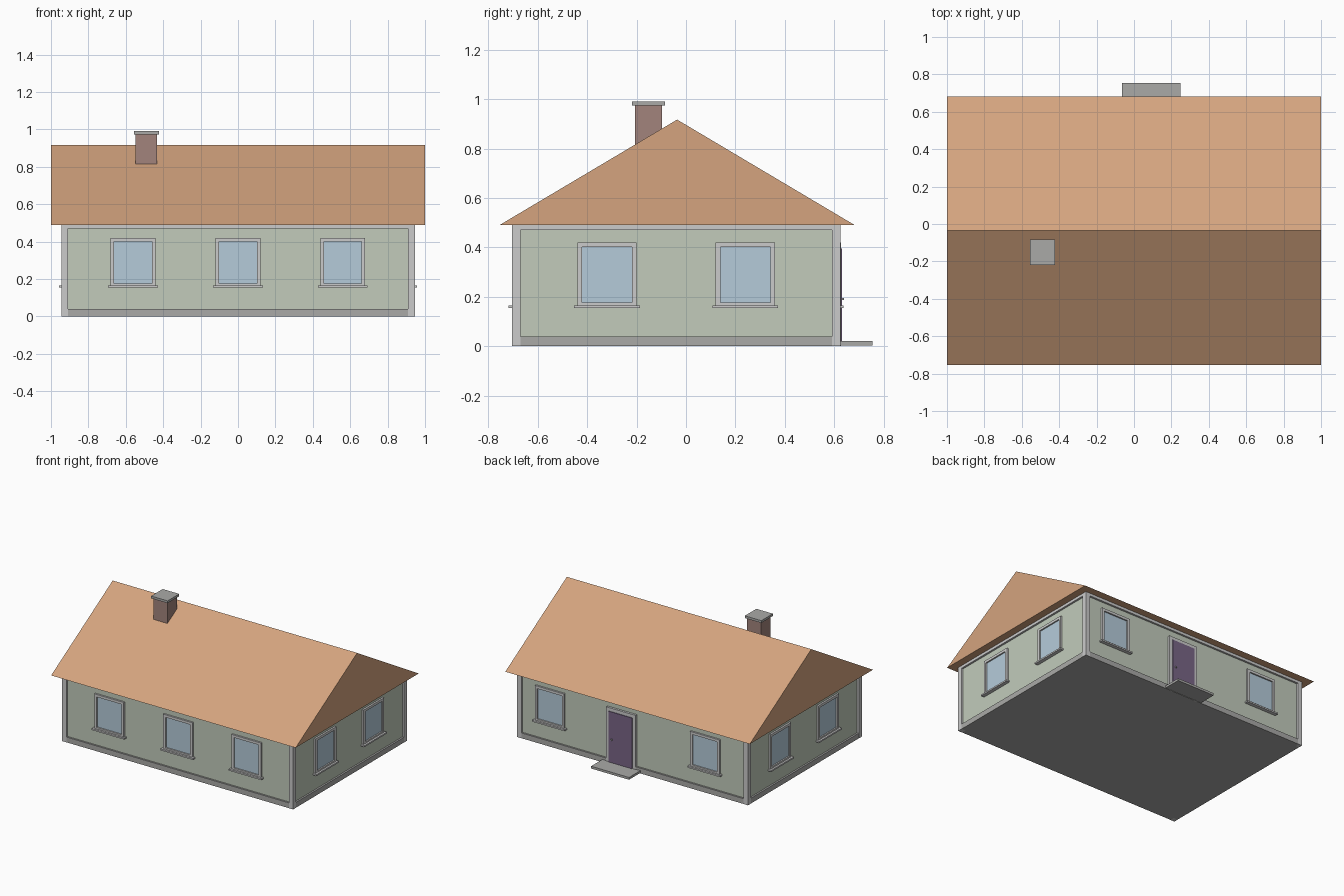
import bpy, bmesh

if "Cube" in bpy.data.objects:
    bpy.data.objects.remove(bpy.data.objects["Cube"])

HX, Y0, Y1 = 0.945, -0.705, 0.625      # outer faces of the corner posts
EAVE, RECESS = 0.49, -0.014            # wall top, depth of panels behind the posts


def material(name, rgb):
    m = bpy.data.materials.new(name)
    m.diffuse_color = (*rgb, 1)
    m.use_nodes = True
    m.node_tree.nodes["Principled BSDF"].inputs["Base Color"].default_value = m.diffuse_color
    return m


WALL = material("wall_green", (0.54, 0.60, 0.50))
ROOF = material("roof_clay", (0.66, 0.37, 0.21))
GLASS = material("window_blue", (0.46, 0.60, 0.70))
DOOR = material("door_purple", (0.19, 0.13, 0.24))
BRICK = material("chimney_brick", (0.36, 0.23, 0.20))
STONE = material("stone_grey", (0.40, 0.40, 0.39))
TRIM = material("trim_grey", (0.66, 0.66, 0.65))


def finish(name, bm, mat):
    bmesh.ops.recalc_face_normals(bm, faces=bm.faces[:])
    me = bpy.data.meshes.new(name)
    bm.to_mesh(me)
    bm.free()
    me.materials.append(mat)
    ob = bpy.data.objects.new(name, me)
    bpy.context.collection.objects.link(ob)
    return ob


def boxes(name, mat, *spans):
    """One object of boxes, each given as x0, x1, y0, y1, z0, z1."""
    bm = bmesh.new()
    for x0, x1, y0, y1, z0, z1 in spans:
        for v in bmesh.ops.create_cube(bm, size=1)["verts"]:
            v.co = (x1 if v.co.x > 0 else x0,
                    y1 if v.co.y > 0 else y0,
                    z1 if v.co.z > 0 else z0)
    return finish(name, bm, mat)


def on_wall(side, u0, u1, d0, d1, z0, z1):
    """Span along a wall (u) and outwards from its post plane (d)."""
    if side == "front":
        return u0, u1, Y0 - d1, Y0 - d0, z0, z1
    if side == "back":
        return u0, u1, Y1 + d0, Y1 + d1, z0, z1
    if side == "right":
        return HX + d0, HX + d1, u0, u1, z0, z1
    return -HX - d1, -HX - d0, u0, u1, z0, z1


def window(name, side, c):
    h, t, b, w = 0.12, 0.42, 0.165, 0.019
    d0, d1 = RECESS - 0.01, -0.001
    boxes(name + "_frame", TRIM,
          on_wall(side, c - h, c - h + w, d0, d1, b, t),
          on_wall(side, c + h - w, c + h, d0, d1, b, t),
          on_wall(side, c - h + w, c + h - w, d0, d1, t - w, t),
          on_wall(side, c - h + w, c + h - w, d0, d1, b, b + w * 0.6))
    boxes(name + "_glass", GLASS,
          on_wall(side, c - h + w, c + h - w, d0, RECESS + 0.003, b + w * 0.6, t - w))
    boxes(name + "_sill", TRIM,
          on_wall(side, c - h - 0.013, c + h + 0.013, d0, 0.013, b - 0.011, b))


# Wall body
r = -RECESS
boxes("walls", WALL, (-HX + r, HX - r, Y0 + r, Y1 - r, 0.003, EAVE))

# Corner posts and top rails
p = 0.035
boxes("corner_posts", TRIM, *[(x, x + p, y, y + p, 0, EAVE)
                              for x in (-HX, HX - p) for y in (Y0, Y1 - p)])
for side in ("front", "back", "right", "left"):
    a, b = (-HX + p, HX - p) if side in ("front", "back") else (Y0 + p, Y1 - p)
    boxes(side + "_top_rail", TRIM, on_wall(side, a, b, RECESS - 0.01, 0, 0.47, EAVE))

# Foundation slab, its edge shows between the posts
e = 0.001
boxes("foundation", STONE, (-HX + e, HX - e, Y0 + e, Y1 - e, 0, 0.039))

# Solid gable roof
bm = bmesh.new()
ends = [[bm.verts.new((x, y, z)) for y, z in ((-0.755, EAVE), (0.683, EAVE), (-0.036, 0.917))]
        for x in (-1, 1)]
for end in ends:
    bm.faces.new(end)
for i in range(3):
    j = (i + 1) % 3
    bm.faces.new((ends[0][i], ends[0][j], ends[1][j], ends[1][i]))
finish("roof", bm, ROOF)

# Chimney
boxes("chimney", BRICK, (-0.547, -0.433, -0.206, -0.097, 0.78, 0.975))
boxes("chimney_cap", STONE, (-0.557, -0.422, -0.219, -0.084, 0.974, 0.991))

# Windows
for side, centres in {"front": (-0.562, 0, 0.56), "back": (-0.59, 0.68),
                      "right": (-0.32, 0.24), "left": (-0.32, 0.24)}.items():
    for i, c in enumerate(centres):
        window(f"{side}_window_{i + 1}", side, c)

# Back door with casing, handle and step
c = 0.095
boxes("door_casing", TRIM,
      on_wall("back", c - 0.12, c - 0.095, -0.03, 0.002, 0, 0.42),
      on_wall("back", c + 0.095, c + 0.12, -0.03, 0.002, 0, 0.42),
      on_wall("back", c - 0.095, c + 0.095, -0.03, 0.002, 0.395, 0.42))
boxes("door", DOOR, on_wall("back", c - 0.095, c + 0.095, -0.03, 0.007, 0.018, 0.395))
boxes("door_handle", STONE, on_wall("back", c + 0.065, c + 0.075, 0, 0.014, 0.186, 0.196))
boxes("door_step", STONE, (-0.063, 0.248, 0.60, 0.755, 0.003, 0.02))
